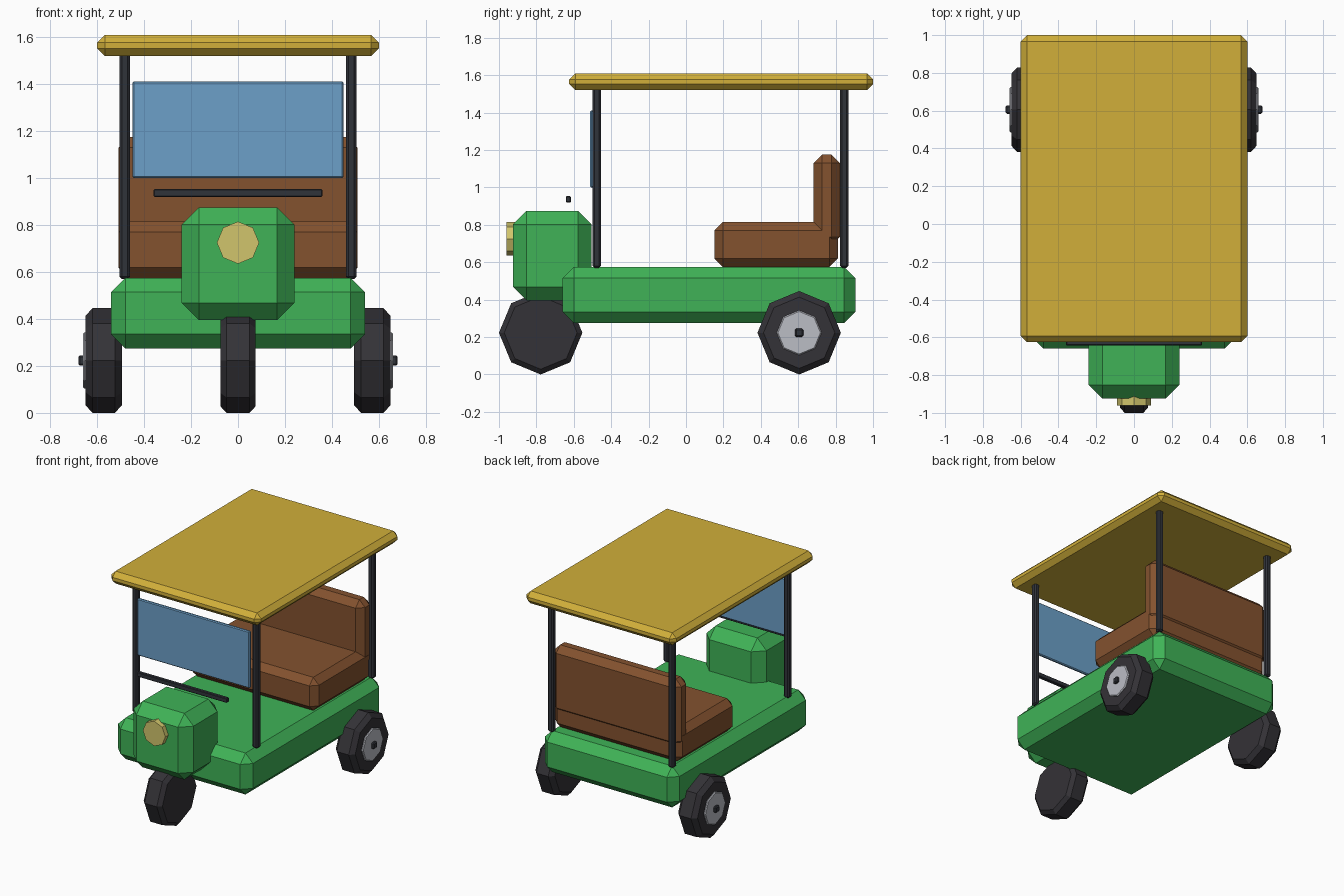
import bpy
import bmesh
from math import pi, radians
from mathutils import Matrix, Vector

default = bpy.data.objects.get("Cube")
if default:
    bpy.data.objects.remove(default, do_unlink=True)


def material(name, r, g, b):
    m = bpy.data.materials.new(name)
    m.use_nodes = True
    m.diffuse_color = (r, g, b, 1)
    node = next(n for n in m.node_tree.nodes if n.type == "BSDF_PRINCIPLED")
    node.inputs["Base Color"].default_value = (r, g, b, 1)
    node.inputs["Roughness"].default_value = 0.7
    return m


green = material("green paint", 0.05, 0.45, 0.095)
yellow = material("yellow canopy", 0.64, 0.43, 0.042)
brown = material("brown seat", 0.23, 0.085, 0.028)
frame = material("dark frame", 0.03, 0.033, 0.042)
rubber = material("tyre rubber", 0.034, 0.032, 0.038)
metal = material("hub grey", 0.5, 0.51, 0.56)
glass = material("windscreen blue", 0.15, 0.35, 0.58)
lamp = material("lamp yellow", 0.64, 0.56, 0.15)


def finish(name, bm, mat, bevel, angle):
    mesh = bpy.data.meshes.new(name)
    bm.to_mesh(mesh)
    bm.free()
    mesh.materials.append(mat)
    obj = bpy.data.objects.new(name, mesh)
    bpy.context.collection.objects.link(obj)
    if bevel:
        mod = obj.modifiers.new("chamfer", "BEVEL")
        mod.width = bevel
        mod.segments = 1
        mod.limit_method = "ANGLE"
        mod.angle_limit = radians(angle)
    return obj


def box(name, low, high, mat, bevel=0):
    """Chamfered box between two opposite corners."""
    low, high = Vector(low), Vector(high)
    bm = bmesh.new()
    bmesh.ops.create_cube(bm, size=1)
    bmesh.ops.scale(bm, vec=high - low, verts=bm.verts)
    bmesh.ops.translate(bm, vec=(low + high) / 2, verts=bm.verts)
    return finish(name, bm, mat, bevel, 30)


def disc(name, centre, radius, depth, axis, mat, bevel=0):
    """Octagonal drum with a corner at the top, chamfered at its rims."""
    bm = bmesh.new()
    bmesh.ops.create_cone(bm, cap_ends=True, segments=8, radius1=radius,
                          radius2=radius, depth=depth)
    turn = Matrix.Rotation(pi / 2, 4, "Y" if axis == "x" else "X")
    bmesh.ops.transform(bm, matrix=Matrix.Translation(centre) @ turn, verts=bm.verts)
    return finish(name, bm, mat, bevel, 60)


# Body and nose
box("body", (-0.54, -0.66, 0.275), (0.54, 0.905, 0.575), green, 0.06)
box("nose", (-0.24, -0.925, 0.395), (0.24, -0.505, 0.875), green, 0.073)
disc("headlight", (0, -0.925, 0.725), 0.09, 0.07, "y", lamp)

# Seat
box("seat_cushion", (-0.51, 0.152, 0.575), (0.51, 0.812, 0.815), brown, 0.045)
box("seat_back", (-0.509, 0.682, 0.69), (0.509, 0.823, 1.175), brown, 0.045)

# Canopy, windscreen and handlebar
box("roof", (-0.6, -0.625, 1.52), (0.6, 1.0, 1.61), yellow, 0.033)
box("windscreen", (-0.45, -0.512, 1.0), (0.45, -0.49, 1.412), glass, 0.006)
box("handlebar", (-0.36, -0.642, 0.92), (0.36, -0.615, 0.953), frame, 0.004)

# Wheels, hubs and canopy posts
R = 0.223
disc("front_wheel", (0, -0.777, R), R, 0.15, "x", rubber, 0.026)
for side, s in (("left", 1), ("right", -1)):
    disc(side + "_rear_wheel", (s * 0.572, 0.605, R), R, 0.155, "x", rubber, 0.03)
    disc(side + "_hub", (s * 0.64, 0.605, R), 0.12, 0.04, "x", metal, 0.006)
    box(side + "_axle_cap", (s * 0.66 - 0.02, 0.583, R - 0.022),
        (s * 0.66 + 0.02, 0.627, R + 0.022), frame, 0.007)
    for end, y in (("front", -0.477), ("rear", 0.846)):
        box(f"{side}_{end}_post", (s * 0.482 - 0.022, y - 0.022, 0.57),
            (s * 0.482 + 0.022, y + 0.022, 1.53), frame, 0.01)
